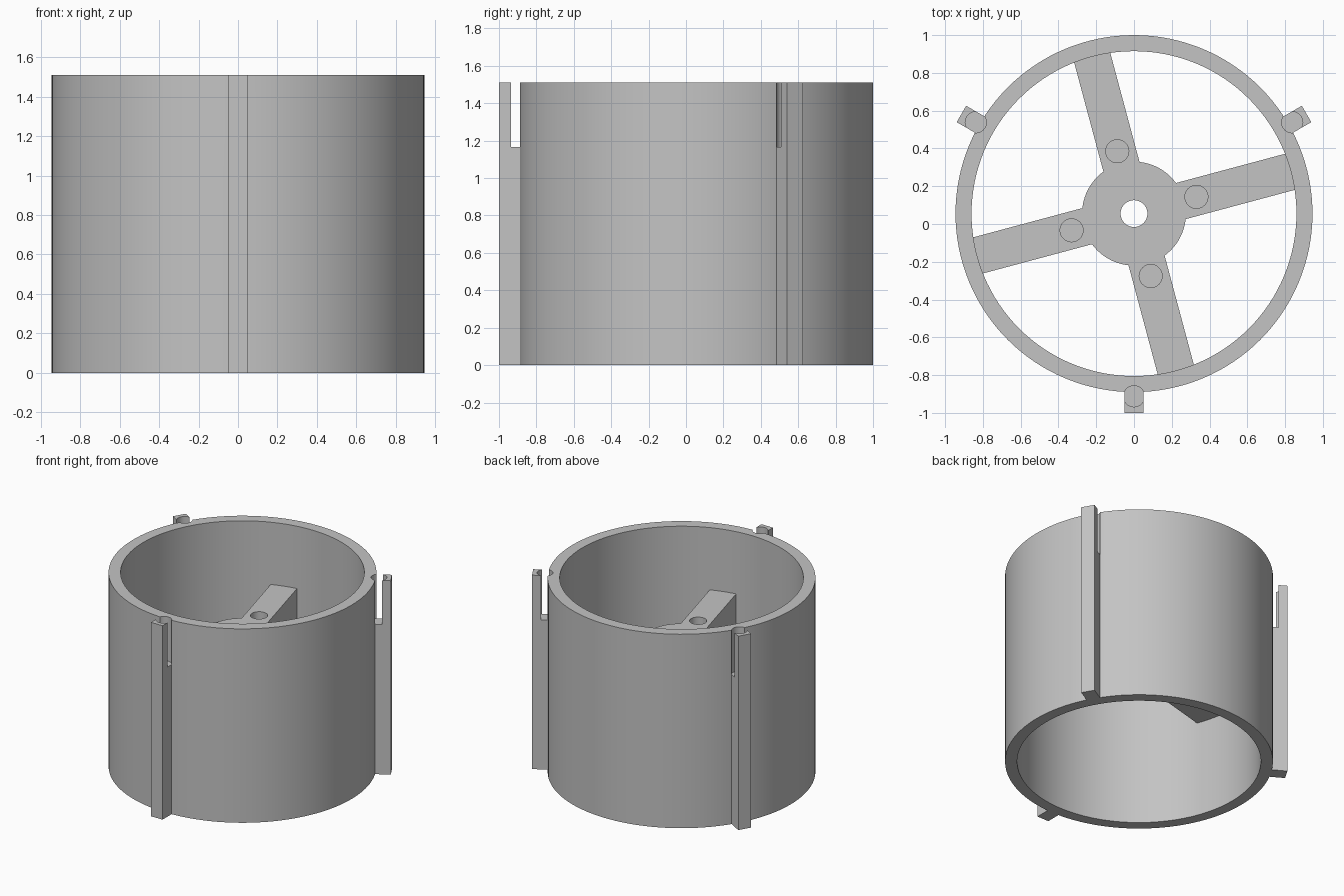
import bpy, bmesh
from math import sin, cos, asin, radians, pi, tau
from mathutils import Matrix, Vector

HEIGHT = 1.51
OUTER, INNER = 0.945, 0.86
CENTRE = Vector((0, 0.055, 0))        # drum axis
SPOKE_TOP, SPOKE_BOTTOM = 1.025, 0.75
HUB_R, SPOKE_HALF = 0.275, 0.099
RIB_ANGLES = [radians(a) for a in (-90, 30, 150)]
SPOKE_ANGLES = [radians(15 + 90 * i) for i in range(4)]

default = bpy.data.objects.get("Cube")
if default:
    bpy.data.objects.remove(default, do_unlink=True)

grey = bpy.data.materials.new("plain grey")
grey.use_nodes = True
grey.diffuse_color = (0.55, 0.55, 0.55, 1)
grey.node_tree.nodes["Principled BSDF"].inputs["Base Color"].default_value = grey.diffuse_color


def polar(radius, angle):
    return Vector((radius * cos(angle), radius * sin(angle), 0))


def circle(radius, count):
    return [polar(radius, tau * i / count) for i in range(count)]


def prism(name, outline, z0, z1):
    """Extrude a flat outline, given about the drum axis, from z0 to z1."""
    bm = bmesh.new()
    face = bm.faces.new([bm.verts.new(p + CENTRE + Vector((0, 0, z0))) for p in outline])
    extruded = bmesh.ops.extrude_face_region(bm, geom=[face])["geom"]
    top = [v for v in extruded if isinstance(v, bmesh.types.BMVert)]
    bmesh.ops.translate(bm, verts=top, vec=(0, 0, z1 - z0))
    bmesh.ops.recalc_face_normals(bm, faces=bm.faces)
    mesh = bpy.data.meshes.new(name)
    bm.to_mesh(mesh)
    bm.free()
    mesh.materials.append(grey)
    obj = bpy.data.objects.new(name, mesh)
    bpy.context.collection.objects.link(obj)
    return obj


def select_only(obj):
    bpy.ops.object.select_all(action='DESELECT')
    obj.select_set(True)
    bpy.context.view_layer.objects.active = obj


def cut(obj, cutters):
    select_only(obj)
    for cutter in cutters:
        mod = obj.modifiers.new("cut", 'BOOLEAN')
        mod.operation = 'DIFFERENCE'
        mod.solver = 'EXACT'
        mod.object = cutter
        bpy.ops.object.modifier_apply(modifier=mod.name)


def drill(radius, position, z0, z1, count=32):
    cutter = prism("drill", [p + position for p in circle(radius, count)], z0, z1)
    cutter.hide_render = True
    return cutter


# Round pockets between the wall and each rib
pockets = [drill(0.056, polar(0.967, a), 1.165, HEIGHT + 0.1) for a in RIB_ANGLES]

# Drum wall
drum = prism("drum_wall", circle(OUTER, 128), 0, HEIGHT)
bore = drill(INNER, Vector(), -0.1, HEIGHT + 0.1, 128)
cut(drum, [bore] + pockets)

# Outer ribs
ribs = []
for i, (angle, pocket) in enumerate(zip(RIB_ANGLES, pockets)):
    turn = Matrix.Rotation(angle, 3, 'Z')
    outline = [turn @ Vector(p) for p in
               ((0.925, -0.05, 0), (1.055, -0.05, 0), (1.055, 0.05, 0), (0.925, 0.05, 0))]
    rib = prism(f"outer_rib_{i + 1}", outline, 0, HEIGHT)
    cut(rib, [pocket])
    ribs.append(rib)

# Hub and four spokes as one outline, the spoke ends sunk into the wall
outline = []
end_r = INNER + 0.02
root, tip = asin(SPOKE_HALF / HUB_R), asin(SPOKE_HALF / end_r)
arc = pi / 2 - 2 * root
for a in SPOKE_ANGLES:
    outline += [polar(end_r, a - tip), polar(end_r, a + tip)]
    outline += [polar(HUB_R, a + root + arc * k / 12) for k in range(13)]
spider = prism("hub_and_spokes", outline, SPOKE_BOTTOM, SPOKE_TOP)

# Shaft hole and blind holes in the spokes
shaft = drill(0.071, Vector(), SPOKE_BOTTOM - 0.1, SPOKE_TOP + 0.1, 48)
blind = [drill(0.061, polar(0.342, a), SPOKE_TOP - 0.2, SPOKE_TOP + 0.1) for a in SPOKE_ANGLES]
cut(spider, [shaft] + blind)

for cutter in [bore, shaft] + pockets + blind:
    bpy.data.objects.remove(cutter, do_unlink=True)

for part in [drum, spider] + ribs:
    select_only(part)
    bpy.ops.object.shade_smooth_by_angle(angle=radians(30))
